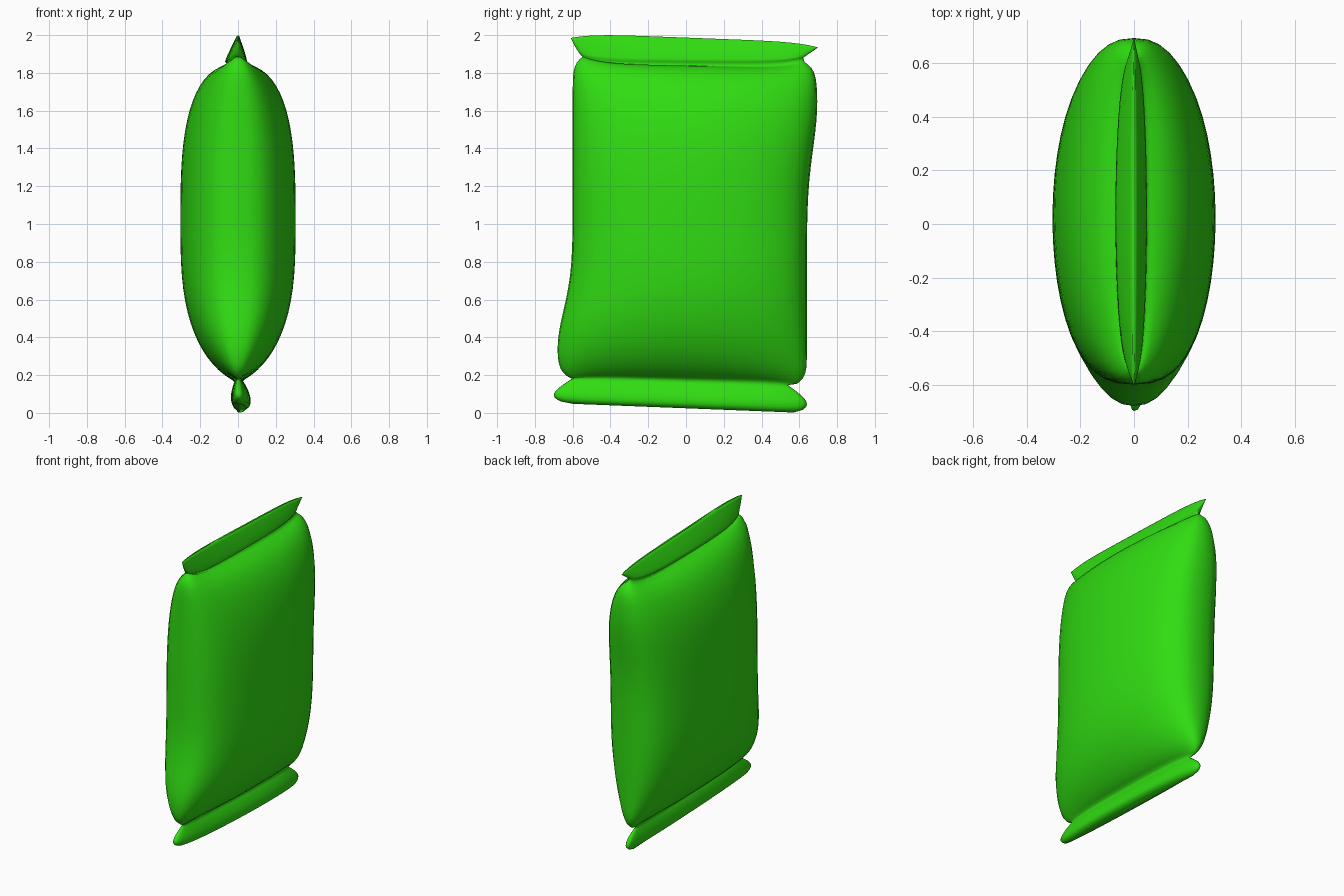
import bpy
import bmesh
import math

cube = bpy.data.objects.get("Cube")
if cube:
    bpy.data.objects.remove(cube, do_unlink=True)

green = bpy.data.materials.new("bright green")
green.use_nodes = True
colour = (0.03, 0.72, 0.006, 1)
green.diffuse_color = colour
green.node_tree.nodes["Principled BSDF"].inputs["Base Color"].default_value = colour

SEGMENTS = 48
FULLNESS = 0.75


def bump(z, centre, width):
    """Soft bell-shaped swelling along the height."""
    return math.exp(-((z - centre) / width) ** 2)


def add_ring(bm, height, front, back, thickness, middle=0, tilt=0, sag=0):
    """One rounded slice; tilt slopes it front to back, sag moves both ends."""
    ring = []
    for i in range(SEGMENTS):
        angle = math.tau * i / SEGMENTS
        along, across = math.cos(angle), math.sin(angle)
        across = math.copysign(abs(across) ** FULLNESS, across)
        x = middle * abs(across) + thickness * across
        y = (front + back) / 2 + along * (back - front) / 2
        z = height + tilt * along + sag * along ** 6
        ring.append(bm.verts.new((x, y, z)))
    return ring


def add_bottom_seal(bm, steps=10):
    """Rolled, flared strip that pinches in at its top."""
    rings = []
    for step in range(steps + 1):
        w = step / steps
        swell = max(0, math.sin(math.pi * w ** 0.65))
        rings.append(add_ring(
            bm,
            height=0.025 + 0.14 * w,
            front=-0.6 - 0.1 * swell,
            back=0.57 + 0.08 * swell - 0.03 * w,
            thickness=0.02 + 0.032 * swell ** 0.8,
            middle=0.02 - 0.015 * w,
            tilt=-0.023 + 0.005 * w))
    return rings


def add_pouch(bm, steps=36):
    """Inflated body, fuller at the top and tapering more at the bottom."""
    rings = []
    centre, half_height = 1.01, 0.83
    for step in range(1, steps):
        # Slices crowd together towards both ends
        v = -math.cos(math.pi * step / steps)
        z = centre + half_height * v
        top = v > 0
        end = abs(v)
        pinch = 0.06 * end ** 30
        roundness = (1 - end ** 3) ** (0.42 if top else 0.68)
        rings.append(add_ring(
            bm,
            height=z,
            front=pinch - 0.6 - 0.08 * bump(z, 0.33, 0.3),
            back=0.64 + 0.055 * bump(z, 1.65, 0.35) - pinch,
            thickness=0.02 + 0.285 * roundness,
            tilt=-0.015 * end ** 4,
            sag=(0.035 if top else -0.015) * end ** 6))
    return rings


def add_top_seal(bm, steps=8):
    """Flat fin that flares over the pouch and narrows to a rounded edge."""
    rings = []
    for step in range(steps + 1):
        w = step / steps
        rings.append(add_ring(
            bm,
            height=1.84 + 0.145 * w,
            front=-0.54 - 0.07 * w ** 0.7,
            back=0.62 + 0.08 * w,
            thickness=0.006 + 0.056 * (1 - w ** 1.4) if step else 0.035,
            middle=-0.012 * (1 - w),
            tilt=-0.025 * w,
            sag=0.04 - 0.065 * w))
    return rings


# Join all slices into one continuous skin with closed ends
bm = bmesh.new()
rings = add_bottom_seal(bm) + add_pouch(bm) + add_top_seal(bm)
for low, high in zip(rings, rings[1:]):
    for i in range(SEGMENTS):
        j = (i + 1) % SEGMENTS
        bm.faces.new((low[i], low[j], high[j], high[i]))
bm.faces.new(rings[0])
bm.faces.new(rings[-1])
bmesh.ops.recalc_face_normals(bm, faces=bm.faces)
for face in bm.faces:
    face.smooth = True

mesh = bpy.data.meshes.new("snack_bag")
bm.to_mesh(mesh)
bm.free()
mesh.materials.append(green)
snack_bag = bpy.data.objects.new("snack_bag", mesh)
bpy.context.collection.objects.link(snack_bag)
